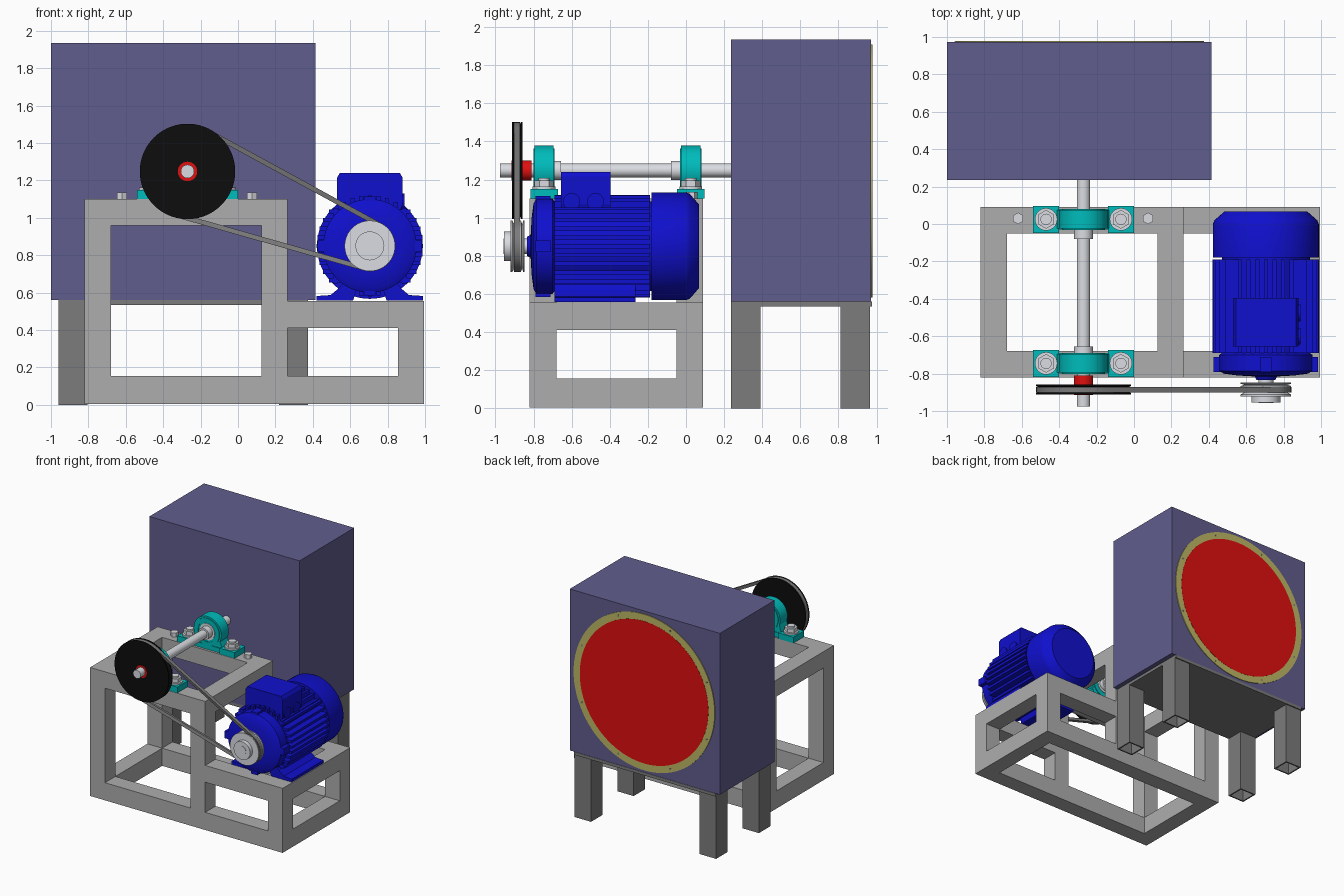
import bpy, bmesh, math
from mathutils import Matrix, Vector

if "Cube" in bpy.data.objects:
    bpy.data.objects.remove(bpy.data.objects["Cube"])


def mat(name, c):
    m = bpy.data.materials.new(name)
    m.diffuse_color = (*c, 1)
    m.use_nodes = True
    m.node_tree.nodes["Principled BSDF"].inputs["Base Color"].default_value = m.diffuse_color
    return m


PURPLE = mat("purple", (0.12, 0.11, 0.27))
BLUE = mat("blue", (0.005, 0.005, 0.62))
TEAL = mat("teal", (0.0, 0.5, 0.5))
RED = mat("red", (0.75, 0.005, 0.005))
BLACK = mat("black", (0.004, 0.004, 0.004))
YELLOW = mat("yellow", (0.52, 0.48, 0.13))
DARK = mat("dark_grey", (0.2, 0.2, 0.2))
STEEL = mat("steel", (0.7, 0.72, 0.76))


def finish(name, bm, m=None, smooth=False):
    bmesh.ops.recalc_face_normals(bm, faces=bm.faces)
    me = bpy.data.meshes.new(name)
    bm.to_mesh(me)
    bm.free()
    ob = bpy.data.objects.new(name, me)
    bpy.context.collection.objects.link(ob)
    if m:
        me.materials.append(m)
    if smooth:
        me.polygons.foreach_set("use_smooth", [True] * len(me.polygons))
        me.set_sharp_from_angle(angle=math.radians(30))
    return ob


def add_box(bm, x0, x1, y0, y1, z0, z1):
    mx = Matrix.Translation(((x0 + x1) / 2, (y0 + y1) / 2, (z0 + z1) / 2))
    bmesh.ops.create_cube(bm, size=1, matrix=mx @ Matrix.Diagonal((x1 - x0, y1 - y0, z1 - z0, 1)))


def boxes(name, items, m=None):
    bm = bmesh.new()
    for b in items:
        add_box(bm, *b)
    return finish(name, bm, m)


def prism(name, pts, y0, y1, m=None, smooth=False):
    """Extrude an x-z outline along y."""
    bm = bmesh.new()
    f = bm.faces.new([bm.verts.new((x, y0, z)) for x, z in pts])
    g = bmesh.ops.extrude_face_region(bm, geom=[f])
    bmesh.ops.translate(bm, vec=(0, y1 - y0, 0), verts=[v for v in g["geom"] if isinstance(v, bmesh.types.BMVert)])
    return finish(name, bm, m, smooth)


def sweep(name, rings, m=None, closed=False):
    """Skin a closed series of cross-sections."""
    bm = bmesh.new()
    vs = [[bm.verts.new(p) for p in r] for r in rings]
    n = len(rings[0])
    for i in range(len(vs)):
        a, b = vs[i], vs[(i + 1) % len(vs)]
        for j in range(n if closed else n - 1):
            k = (j + 1) % n
            bm.faces.new((a[j], a[k], b[k], b[j]))
    bmesh.ops.remove_doubles(bm, verts=bm.verts, dist=1e-5)
    return finish(name, bm, m, True)


def lathe(name, prof, cx, cz, m=None, segs=64, closed=False):
    """Revolve (radius, y) points about an axis parallel to y."""
    rings = []
    for i in range(segs):
        a = 2 * math.pi * i / segs
        rings.append([(cx + r * math.cos(a), y, cz + r * math.sin(a)) for r, y in prof])
    return sweep(name, rings, m, closed)


def disc(name, r, y0, y1, cx, cz, m=None, segs=48):
    return lathe(name, [(0, y0), (r, y0), (r, y1), (0, y1)], cx, cz, m, segs)


def stud(name, r, x, y, z0, z1, m=None, segs=6):
    bm = bmesh.new()
    bmesh.ops.create_cone(bm, cap_ends=True, segments=segs, radius1=r, radius2=r, depth=z1 - z0,
                          matrix=Matrix.Translation((x, y, (z0 + z1) / 2)))
    return finish(name, bm, m, segs > 6)


# Stepped support frame of square bars
T = 0.14
X0, XM, X1, Y0, Y1 = -0.82, 0.265, 0.995, -0.82, 0.09
bars = []
for y in (Y0, Y1 - T):
    bars += [(X0, X0 + T, y, y + T, T, 1.10), (XM - T, XM, y, y + T, T + 0.01, 1.10),
             (X1 - T, X1, y, y + T, T, 0.555), (X0 + T, XM - T, y, y + T, 0.96, 1.10),
             (XM, X1 - T, y, y + T, 0.412, 0.555), (X0, X1, y, y + T, 0.005, 0.155)]
for x, z0, z1 in ((X0, 0.005, 0.155), (X0, 0.96, 1.10), (XM - T, 0.96, 1.10),
                  (X1 - T, 0.005, 0.155), (X1 - T, 0.412, 0.555)):
    bars.append((x, x + T, Y0 + T, Y1 - T, z0, z1))
boxes("support_frame", bars, mat("frame_grey", (0.42, 0.42, 0.42)))

# Housing on a plate with four hollow legs
boxes("fan_housing", [(-1.0, 0.415, 0.235, 0.972, 0.56, 1.935)], PURPLE)
boxes("housing_plate", [(-0.96, 0.375, 0.235, 0.975, 0.535, 0.56)], DARK)
W, t = 0.155, 0.012
for x in (-0.96, 0.22):
    for y in (0.235, 0.81):
        boxes("housing_leg", [(x, x + t, y, y + W, 0, 0.535), (x + W - t, x + W, y, y + W, 0, 0.535),
                              (x + t, x + W - t, y, y + t, 0, 0.535),
                              (x + t, x + W - t, y + W - t, y + W, 0, 0.535)], DARK)

# Round cover and its flange on the back of the housing
CX, CZ = -0.29, 1.245
lathe("cover_flange", [(0.605, 0.96), (0.665, 0.96), (0.665, 0.978), (0.605, 0.978)], CX, CZ, YELLOW, 96, True)
disc("round_cover", 0.606, 0.96, 0.979, CX, CZ, RED, 96)
for i in range(8):
    a = math.pi * (i + 0.5) / 4
    disc("flange_hole", 0.009, 0.97, 0.9795, CX + 0.636 * math.cos(a), CZ + 0.636 * math.sin(a), DARK, 12)

# Shaft, collars and big pulley
SX, SZ = -0.27, 1.248
disc("drive_shaft", 0.036, -0.976, 0.94, SX, SZ, STEEL)
disc("pulley_hub", 0.052, -0.915, -0.81, SX, SZ, RED)
lathe("large_pulley", [(0.04, -0.912), (0.255, -0.912), (0.255, -0.904), (0.225, -0.892), (0.225, -0.878),
                       (0.255, -0.866), (0.255, -0.858), (0.04, -0.858)], SX, SZ, BLACK, 96, True)

# Pillow block bearings
for yc, s in ((-0.745, 1), (0.025, -1)):
    arc = [(SX + 0.13 * math.cos(math.radians(a)), SZ + 0.13 * math.sin(math.radians(a))) for a in range(-25, 206, 7)]
    prism("bearing_body", arc + [(SX - 0.15, 1.12), (SX + 0.15, 1.12)], yc - 0.05, yc + 0.05, TEAL, True)
    lathe("bearing_rim", [(0.085, yc - 0.056), (0.115, yc - 0.056), (0.115, yc + 0.056), (0.085, yc + 0.056)],
          SX, SZ, TEAL, 48, True)
    disc("bearing_insert", 0.07, yc - 0.054, yc + 0.054, SX, SZ, STEEL)
    yk = yc + s * 0.07 if s > 0 else yc - 0.07
    disc("bearing_collar", 0.05, yc, yc + 0.09 if s > 0 else yc - 0.105, SX, SZ, STEEL)
    boxes("bearing_base", [(SX - 0.27, SX + 0.27, yc - 0.055, yc + 0.055, 1.10, 1.14)]
          + [(SX + k * 0.2 - 0.07, SX + k * 0.2 + 0.07, yc - 0.072, yc + 0.072, 1.10, 1.15) for k in (-1, 1)], TEAL)
    for k in (-1, 1):
        x = SX + k * 0.2
        stud("bolt_washer", 0.06, x, yc, 1.15, 1.163, STEEL, 32)
        stud("bolt_head", 0.05, x, yc, 1.163, 1.195, STEEL)
        stud("bolt_tip", 0.03, x, yc, 1.195, 1.208, STEEL, 24)
for x in (-0.62, 0.075):
    stud("frame_bolt", 0.031, x, 0.03, 1.10, 1.135, STEEL)

# Motor body with end bell and fan cover
MX, MZ = 0.705, 0.85
lathe("motor_body", [(0, -0.835), (0.05, -0.835), (0.06, -0.815), (0.15, -0.81), (0.225, -0.80), (0.25, -0.785),
                     (0.25, -0.70), (0.235, -0.69), (0.235, -0.17), (0, -0.17)], MX, MZ, BLUE)
lathe("motor_fan_cover", [(0, -0.18), (0.283, -0.18), (0.283, 0.0), (0.275, 0.02), (0.22, 0.068), (0, 0.068)],
      MX, MZ, BLUE)

# Cooling fins: flat on the sides, upright on top and bottom
fins = []
for i in range(-4, 5):
    d = i * 0.046
    e = math.sqrt(0.285 ** 2 - d * d)
    for k in (-1, 1):
        fins.append((*sorted((MX + k * 0.12, MX + k * e)), -0.69, -0.19, MZ + d - 0.011, MZ + d + 0.011))
        fins.append((MX + d - 0.011, MX + d + 0.011, -0.69, -0.19, *sorted((MZ + k * 0.12, MZ + k * (e - 0.015)))))
boxes("motor_fins", fins, BLUE)
lugs = []
for k in (-1, 1):
    lugs.append((MX - 0.03, MX + 0.03, -0.79, -0.71, *sorted((MZ + k * 0.2, MZ + k * 0.265))))
    lugs.append((*sorted((MX + k * 0.2, MX + k * 0.28)), -0.79, -0.71, MZ - 0.03, MZ + 0.03))
boxes("motor_bell_lugs", lugs, BLUE)

# Motor feet
for k in (-1, 1):
    foot = [(0.285, 0.557), (0.09, 0.557), (0.06, 0.65), (0.13, 0.67), (0.17, 0.62), (0.21, 0.587), (0.285, 0.582)]
    prism("motor_foot", [(MX + k * x, z) for x, z in foot], -0.69, -0.265, BLUE)

# Terminal box with cable glands
prism("terminal_box", [(MX - 0.15, 1.0), (MX + 0.15, 1.0), (MX + 0.175, 1.07), (MX + 0.175, 1.215), (MX + 0.16, 1.24),
                       (MX - 0.16, 1.24), (MX - 0.175, 1.215), (MX - 0.175, 1.07)], -0.655, -0.395, BLUE)
for y in (-0.6, -0.475):
    bm = bmesh.new()
    bmesh.ops.create_cone(bm, cap_ends=True, segments=32, radius1=0.045, radius2=0.045, depth=0.02,
                          matrix=Matrix.Translation((MX + 0.174, y, 1.085)) @ Matrix.Rotation(math.pi / 2, 4, 'Y'))
    finish("cable_gland", bm, BLUE, True)

# Small twin-flange pulley on the motor
lathe("small_pulley", [(0, -0.955), (0.077, -0.955), (0.077, -0.922), (0.135, -0.922), (0.135, -0.912),
                       (0.108, -0.896), (0.108, -0.886), (0.135, -0.872), (0.135, -0.866), (0.115, -0.86),
                       (0.135, -0.854), (0.135, -0.848), (0.04, -0.848), (0.04, -0.82), (0, -0.82)], MX, MZ, STEEL)
disc("motor_shaft_end", 0.04, -0.958, -0.82, MX, MZ, STEEL)

# Belt around both pulleys
R, r = 0.253, 0.136
phi = math.atan2(MZ - SZ, MX - SX)
al = math.acos((R - r) / math.hypot(MX - SX, MZ - SZ))
rings = []
for cx, cz, rad, a0, a1 in ((SX, SZ, R, phi + al, phi + 2 * math.pi - al), (MX, MZ, r, phi - al, phi + al)):
    for i in range(41):
        a = a0 + (a1 - a0) * i / 40
        rings.append([(cx + q * math.cos(a), y, cz + q * math.sin(a)) for q, y in
                      ((rad, -0.902), (rad, -0.872), (rad - 0.026, -0.878), (rad - 0.026, -0.896))])
sweep("drive_belt", rings, DARK, True)
